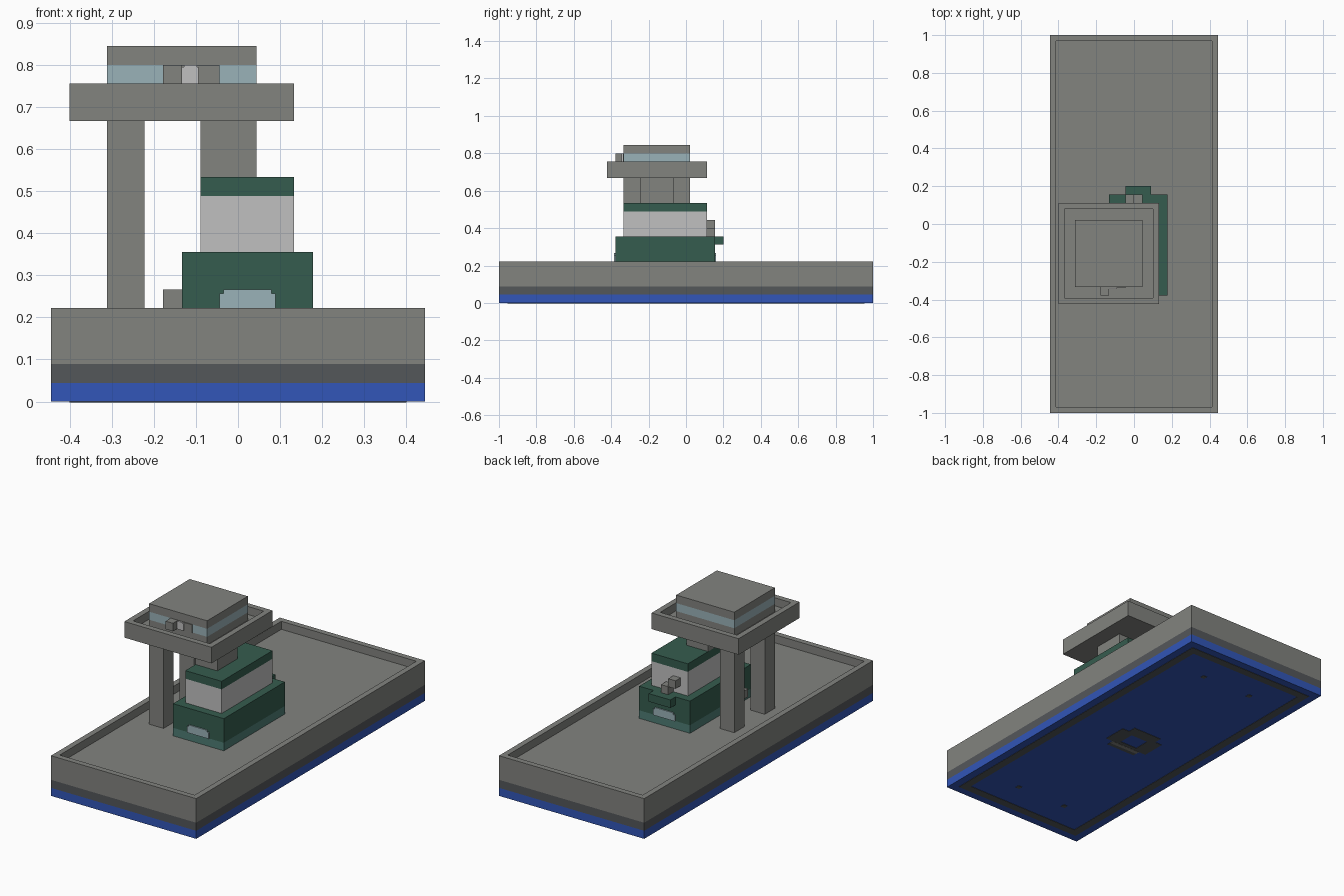
import bpy
import bmesh
from mathutils import Vector

if "Cube" in bpy.data.objects:
    bpy.data.objects.remove(bpy.data.objects["Cube"], do_unlink=True)

U = 2 / 45        # one building block
PLATE = 0.006     # thickness of painted plates


def material(name, rgb):
    lin = [((c / 255 + 0.055) / 1.055) ** 2.4 for c in rgb]
    mat = bpy.data.materials.new(name)
    mat.use_nodes = True
    mat.diffuse_color = (*lin, 1)
    mat.node_tree.nodes["Principled BSDF"].inputs["Base Color"].default_value = (*lin, 1)
    return mat


GREY = material("stone grey", (130, 131, 127))
DARK = material("dark grey", (84, 87, 90))
BLUE = material("blue", (50, 86, 184))
GREEN = material("dark green", (53, 92, 78))
TEAL = material("teal", (78, 124, 116))
GLASS = material("pale glass", (154, 178, 184))
WHITE = material("light grey", (192, 192, 192))


def finish(bm, name, mat):
    mesh = bpy.data.meshes.new(name)
    bmesh.ops.recalc_face_normals(bm, faces=bm.faces)
    bm.to_mesh(mesh)
    bm.free()
    mesh.materials.append(mat)
    obj = bpy.data.objects.new(name, mesh)
    bpy.context.collection.objects.link(obj)
    return obj


def box(name, mat, x, y, z, tray=False):
    """Box between (min, max) pairs in blocks; a tray gets a sunken top."""
    bm = bmesh.new()
    bmesh.ops.create_cube(bm, size=1)
    lo, hi = Vector((x[0], y[0], z[0])), Vector((x[1], y[1], z[1]))
    for v in bm.verts:
        v.co = [(a + (b - a) * (c + 0.5)) * U for a, b, c in zip(lo, hi, v.co)]
    if tray:
        bm.normal_update()
        top = max(bm.faces, key=lambda f: f.normal.z)
        bmesh.ops.inset_region(bm, faces=[top], thickness=U)
        # A second rim loop drops straight down to form the inner wall
        bmesh.ops.inset_region(bm, faces=[top], thickness=0.0)
        bmesh.ops.translate(bm, verts=top.verts, vec=(0, 0, -U))
    return finish(bm, name, mat)


def notched_window(name, mat, x, z, y, out, cut=0.22):
    """Thin upright pane with clipped top corners, standing out along y."""
    bm = bmesh.new()
    x0, x1, z0, z1 = *x, *z
    outline = [(x0, z0), (x1, z0), (x1, z1 - cut), (x1 - cut, z1 - cut), (x1 - cut, z1),
               (x0 + cut, z1), (x0 + cut, z1 - cut), (x0, z1 - cut)]
    face = bm.faces.new([bm.verts.new((a * U, y * U, b * U)) for a, b in outline])
    ext = bmesh.ops.extrude_face_region(bm, geom=[face])
    verts = [g for g in ext["geom"] if isinstance(g, bmesh.types.BMVert)]
    bmesh.ops.translate(bm, verts=verts, vec=(0, out * PLATE, 0))
    return finish(bm, name, mat)


# Hull layers and sunken deck
HX, HY = (-10, 10), (-22.5, 22.5)
box("hull_bottom", BLUE, HX, HY, (0, 1))
box("hull_stripe", DARK, HX, HY, (1, 2))
box("deck_tray", GREY, HX, HY, (2, 5), tray=True)

# Deck house
box("house_base", TEAL, (-3, 4), (-8.5, 3.5), (4, 5))
box("house_lower", GREEN, (-3, 4), (-8.5, 3.5), (5, 8))
box("house_upper", WHITE, (-2, 3), (-7.5, 2.5), (8, 11))
box("house_roof", GREEN, (-2, 3), (-7.5, 2.5), (11, 12))
notched_window("house_window_front", GLASS, (-1, 2), (5, 6), -8.5, -1)
notched_window("house_window_back", GLASS, (-1, 2), (5, 6), 3.5, 1)
box("back_balcony", GREEN, (-1, 2), (3.5, 4.5), (7, 8))
box("back_step_low", GREY, (0, 1), (2.5, 3.5), (8, 9))
box("back_step_high", GREY, (-1, 0), (2.5, 3.5), (9, 10))
box("side_step", GREY, (-4, -3), (-6.5, -5.5), (5, 6))

# Tower supports
box("tower_neck", GREY, (-2, 1), (-5.5, -1.5), (12, 15))
for label, y in (("front", -7.5), ("back", -1.5)):
    box(f"tower_leg_{label}", GREY, (-7, -5), (y, y + 2), (4, 15))

# Tower platform and cabin
box("tower_platform", GREY, (-9, 3), (-9.5, 2.5), (15, 17), tray=True)
CX, CY = (-7, 1), (-7.5, 0.5)
box("cabin_base", GREY, CX, CY, (16, 17))
box("cabin_windows", GLASS, CX, CY, (17, 18))
box("cabin_roof", GREY, CX, CY, (18, 19))
box("cabin_front_panel", GREY, (-4, -1), (-7.6, -7.5), (17, 18))
notched_window("cabin_door_pane", WHITE, (-3, -2.1), (17, 18), -7.6, -1, 0.1)
box("cabin_front_block", GREY, (-4, -3), (-8.5, -7.5), (17, 18))

# Underside frame, drain marks and central ring, as thin plates
LOW = (-0.04, 0.02)
for side, s in (("left", 1), ("right", -1)):
    box(f"keel_frame_{side}", DARK, sorted((s * 8, s * 9)), (-21.5, 21.5), LOW)
for side, s in (("back", 1), ("front", -1)):
    box(f"keel_frame_{side}", DARK, (-8, 8), sorted((s * 20.5, s * 21.5)), LOW)
    for hand, t in (("left", 1), ("right", -1)):
        x, y = t * 3.5, s * 17
        box(f"drain_{side}_{hand}", DARK, (x - .28, x + .28), (y - .28, y + .28), LOW)
    box(f"keel_ring_{side}", DARK, (-2, 2), sorted((s * 1, s * 2.5)), LOW)
for side, s in (("left", 1), ("right", -1)):
    box(f"keel_ring_{side}", DARK, sorted((s * 1.2, s * 3)), (-1.5, 1.5), LOW)
box("keel_slot", GREY, (-2, 2), (-2, -1.5), (-0.06, 0.02))
